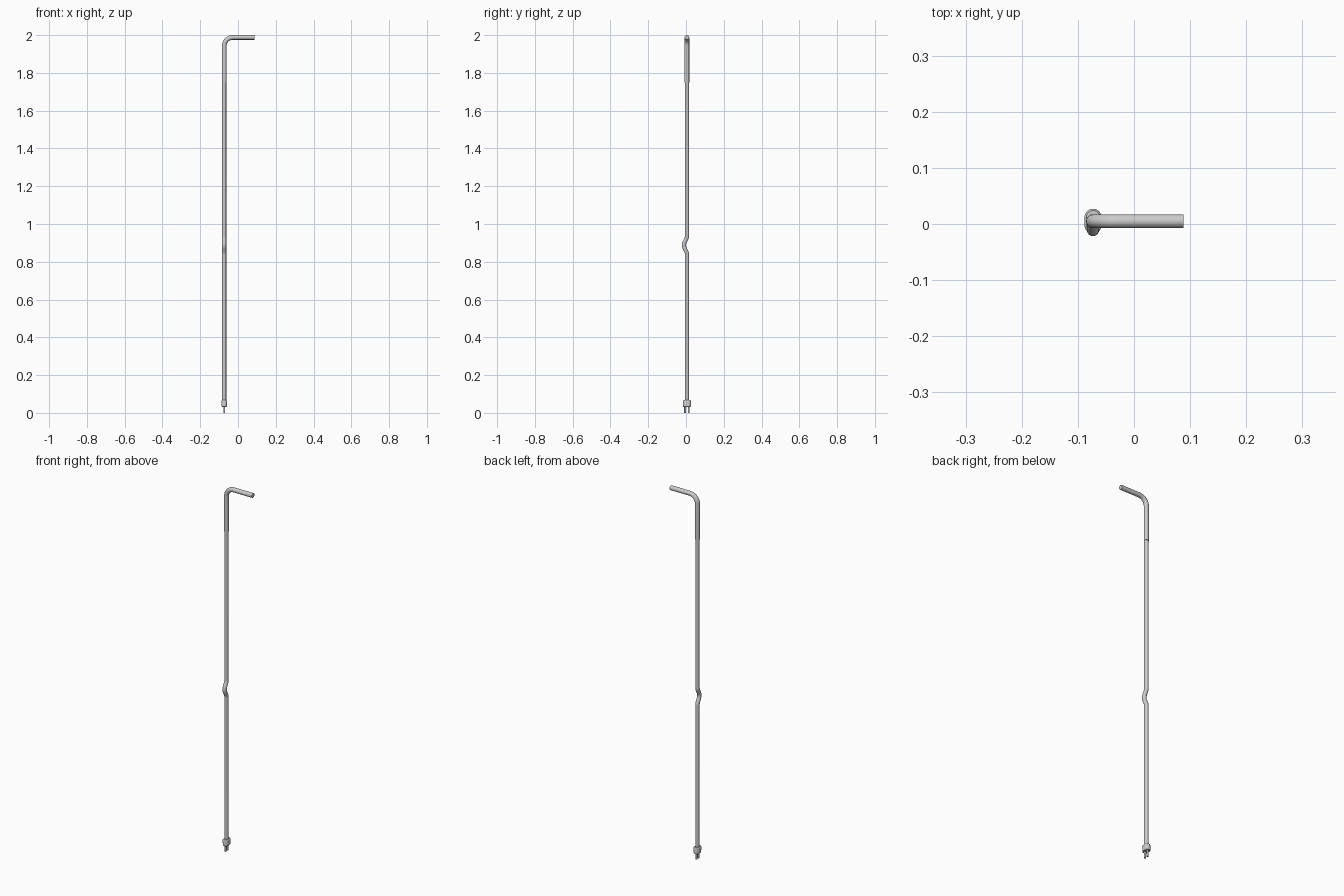
import bpy, bmesh, math
from mathutils import Vector

if "Cube" in bpy.data.objects:
    bpy.data.objects.remove(bpy.data.objects["Cube"])

PX, PY = -0.073, 0.005   # axis of the upright pipe


def finish(name, bm):
    bmesh.ops.recalc_face_normals(bm, faces=bm.faces)
    me = bpy.data.meshes.new(name)
    bm.to_mesh(me)
    bm.free()
    ob = bpy.data.objects.new(name, me)
    bpy.context.collection.objects.link(ob)
    bpy.ops.object.select_all(action='DESELECT')
    ob.select_set(True)
    bpy.context.view_layer.objects.active = ob
    bpy.ops.object.shade_smooth_by_angle(angle=math.radians(35))
    return ob


def loft(name, rings):
    """Skin a list of equal-length point rings and cap both ends."""
    bm = bmesh.new()
    vs = [[bm.verts.new(p) for p in r] for r in rings]
    n = len(vs[0])
    for a, b in zip(vs, vs[1:]):
        for i in range(n):
            j = (i + 1) % n
            bm.faces.new((a[i], a[j], b[j], b[i]))
    bm.faces.new(vs[0][::-1])
    bm.faces.new(vs[-1])
    return finish(name, bm)


def fillet(corners, steps=10):
    """Round the inner corners (point, radius) of a polyline with arcs."""
    pts = [Vector(corners[0][0])]
    for k in range(1, len(corners) - 1):
        p, r = Vector(corners[k][0]), corners[k][1]
        d0 = (Vector(corners[k - 1][0]) - p).normalized()
        d1 = (Vector(corners[k + 1][0]) - p).normalized()
        half = d0.angle(d1) / 2
        c = p + (d0 + d1).normalized() * (r / math.sin(half))
        a = p + d0 * (r / math.tan(half)) - c
        b = p + d1 * (r / math.tan(half)) - c
        ang = a.angle(b)
        for i in range(steps + 1):
            t = i / steps
            pts.append(c + (a * math.sin((1 - t) * ang) + b * math.sin(t * ang)) / math.sin(ang))
    pts.append(Vector(corners[-1][0]))
    return pts


def tube(name, corners, radius, side, sides=24):
    """Round tube along a planar path; side is the normal of that plane."""
    pts, side = fillet(corners), Vector(side)
    rings = []
    for i, p in enumerate(pts):
        t = (pts[min(i + 1, len(pts) - 1)] - pts[max(i - 1, 0)]).normalized()
        if i == 0 or i == len(pts) - 1:
            t = Vector((round(t.x), round(t.y), round(t.z)))
        u = side.cross(t)
        rings.append([p + radius * (side * math.cos(a) + u * math.sin(a))
                      for a in (2 * math.pi * k / sides for k in range(sides))])
    return loft(name, rings)


def stadium(z, r, half, n=12):
    """Oblong ring, long in y."""
    ring = []
    for s in (1, -1):
        for i in range(n + 1):
            a = math.pi * i / n + (0 if s > 0 else math.pi)
            ring.append((PX + r * math.cos(a), PY + s * half + r * math.sin(a), z))
    return ring


# Upright pipe with the offset kink
tube("lower_pipe", [((PX, PY, 0.055), 0), ((PX, PY, 0.848), 0.035),
                    ((PX, PY - 0.020, 0.888), 0.035),
                    ((PX, PY, 0.928), 0.035), ((PX, PY, 1.76), 0)],
     0.0108, (1, 0, 0))

# Slightly wider upper sleeve with the bent spout
tube("upper_bent_pipe", [((PX, PY, 1.75), 0), ((PX, PY, 1.9877), 0.045),
                         ((0.088, PY, 1.9877), 0)],
     0.0123, (0, 1, 0))

# Oblong end collar with softened rims
loft("end_collar", [stadium(z, r, 0.007) for z, r in
                    ((0.032, 0.0125), (0.034, 0.0145), (0.062, 0.0152),
                     (0.065, 0.0142), (0.067, 0.012))])

# Pair of short prongs below the collar
for label, s in (("front", -1), ("back", 1)):
    y = PY + s * 0.0095
    tube(label + "_prong", [((PX, y, 0), 0), ((PX, y, 0.04), 0)],
         0.005, (1, 0, 0), 16)
